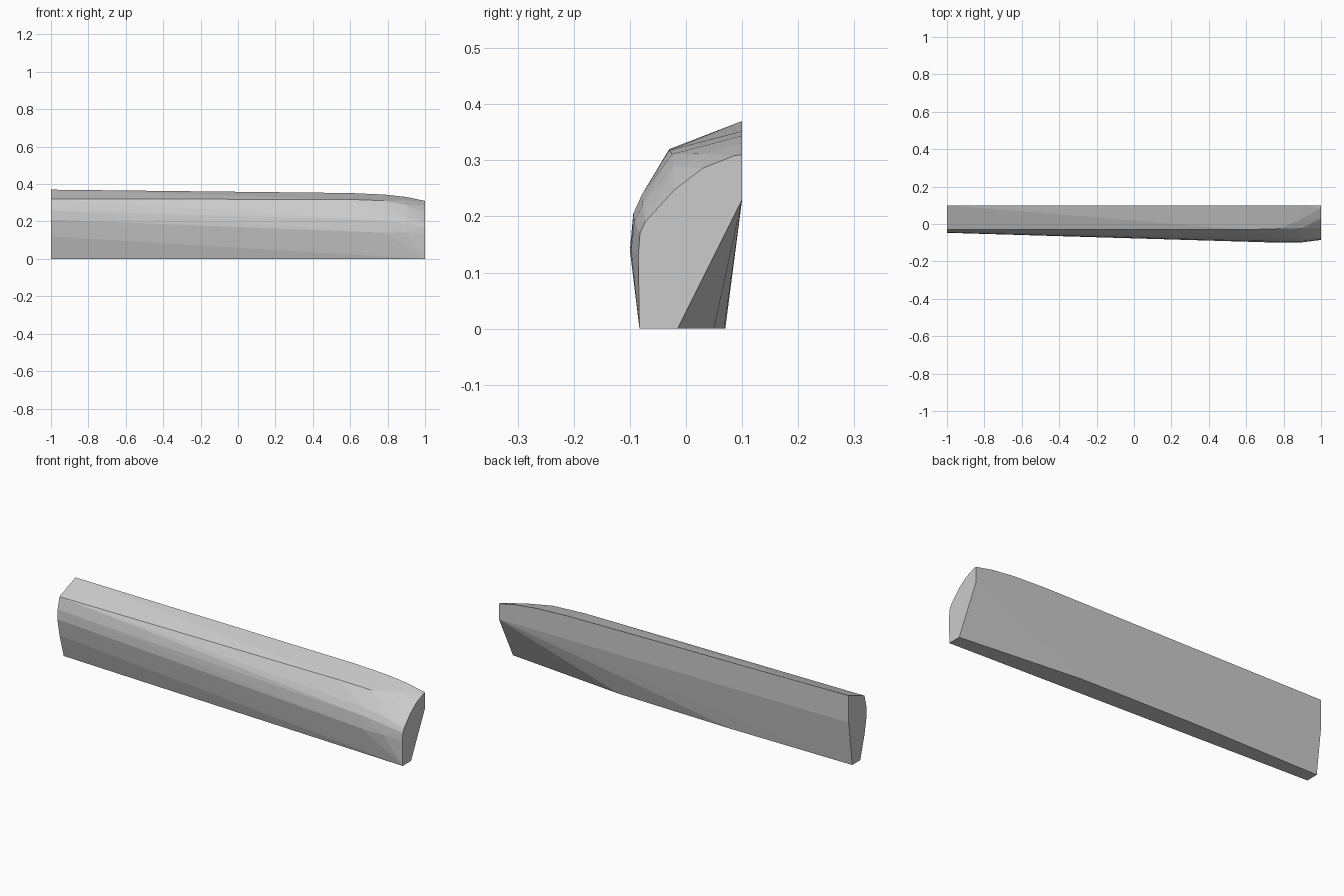
import bpy, bmesh, math

if "Cube" in bpy.data.objects:
    bpy.data.objects.remove(bpy.data.objects["Cube"])

# cross-sections along the length: x -> (y, z) outline points
SECTIONS = {
    -1.0: [(0.1, 0.37), (-0.03, 0.32), (-0.045, 0.26), (-0.047, 0.21), (-0.03, 0.12),
           (0.005, 0), (0.07, 0), (0.1, 0.23)],
    -0.3: [(0.068, 0)],
    0.35: [(0.05, 0)],
    0.6: [(0.1, 0.352), (-0.03, 0.318)],
    0.78: [(0.1, 0.344), (-0.025, 0.311), (-0.078, 0.24), (-0.094, 0.205), (-0.1, 0.14)],
    0.9: [(0.1, 0.331), (0.03, 0.312), (-0.022, 0.288), (-0.077, 0.222),
          (-0.092, 0.19), (-0.098, 0.14)],
    1.0: [(0.1, 0.31), (0.085, 0.308), (0.03, 0.286), (-0.02, 0.248), (-0.073, 0.19),
          (-0.082, 0.17), (-0.085, 0.13), (-0.083, 0), (-0.015, 0), (0.1, 0.23)],
}

# skin the sections into one convex bar
bm = bmesh.new()
for x, outline in SECTIONS.items():
    for y, z in outline:
        bm.verts.new((x, y, z))
result = bmesh.ops.convex_hull(bm, input=bm.verts[:])
unused = {v for v in result["geom_interior"] + result["geom_unused"]
          if isinstance(v, bmesh.types.BMVert)}
bmesh.ops.delete(bm, geom=list(unused), context='VERTS')
bmesh.ops.dissolve_limit(bm, angle_limit=math.radians(0.5), verts=bm.verts[:], edges=bm.edges[:])
bmesh.ops.recalc_face_normals(bm, faces=bm.faces[:])

mesh = bpy.data.meshes.new("rounded_bar")
bm.to_mesh(mesh)
bm.free()
bar = bpy.data.objects.new("rounded_bar", mesh)
bpy.context.collection.objects.link(bar)
